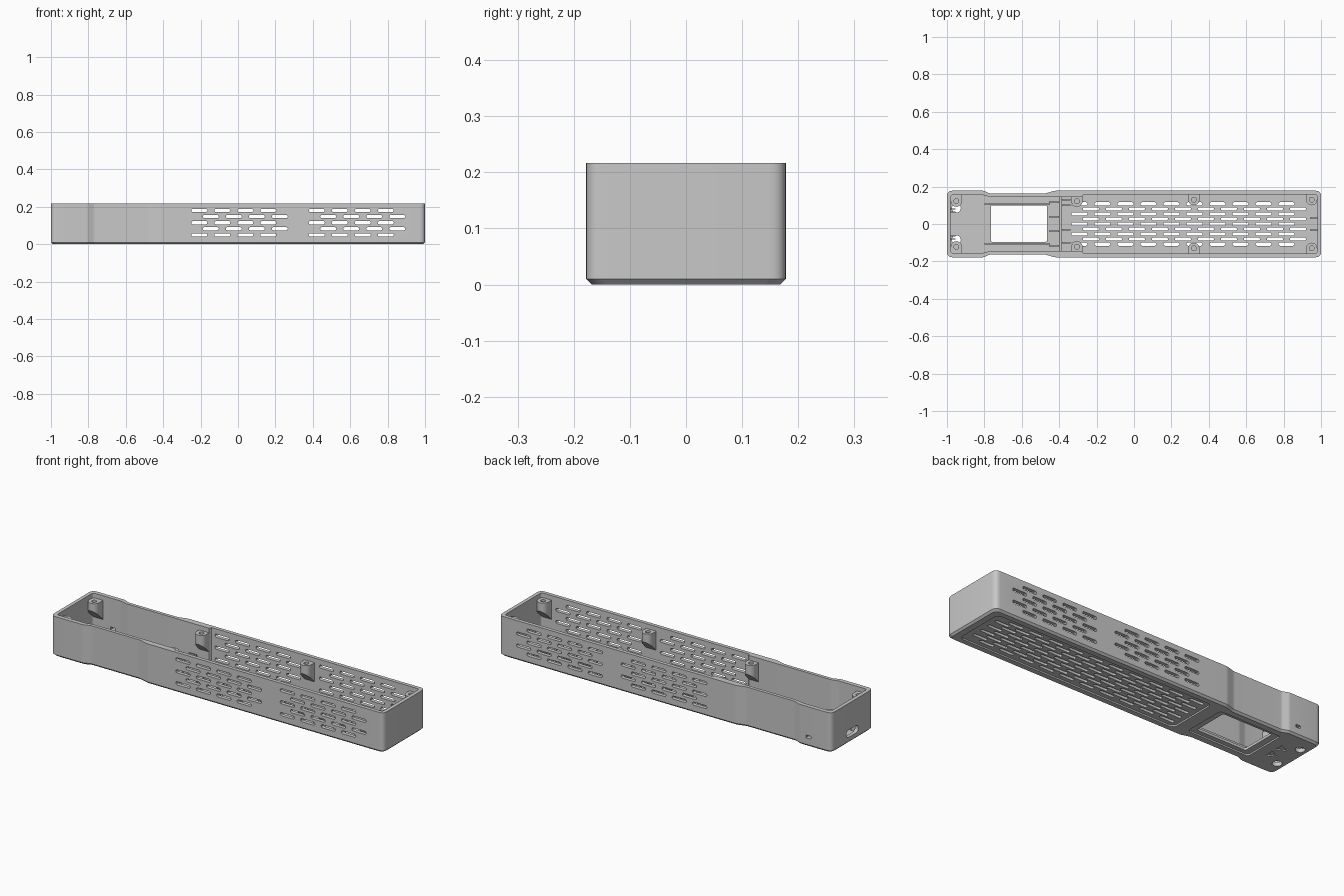
import bpy, bmesh, math
from mathutils import Vector, Matrix

if "Cube" in bpy.data.objects:
    bpy.data.objects.remove(bpy.data.objects["Cube"])

grey = bpy.data.materials.new("matte grey")
grey.use_nodes = True
grey.diffuse_color = (0.58, 0.58, 0.58, 1)
grey.node_tree.nodes["Principled BSDF"].inputs["Base Color"].default_value = (0.58, 0.58, 0.58, 1)


def add_loft(bm, sections, matrix=None):
    """Join matching outlines, each given as (points, height)."""
    rings = [[bm.verts.new((x, y, z)) for x, y in pts] for pts, z in sections]
    bm.faces.new(rings[0][::-1])
    bm.faces.new(rings[-1])
    n = len(rings[0])
    for low, high in zip(rings, rings[1:]):
        for i in range(n):
            j = (i + 1) % n
            bm.faces.new((low[i], low[j], high[j], high[i]))
    if matrix:
        bmesh.ops.transform(bm, matrix=matrix, verts=sum(rings, []))


def add_prism(bm, pts, z0, z1, matrix=None):
    add_loft(bm, [(pts, z0), (pts, z1)], matrix)


def rounded(pts, r, steps=6):
    """Round every corner of an outline, less on short edges."""
    out = []
    for i, p in enumerate(pts):
        p, a, b = Vector(p), Vector(pts[i - 1]), Vector(pts[(i + 1) % len(pts)])
        d = min(r, (a - p).length * 0.2, (b - p).length * 0.2)
        s = p + (a - p).normalized() * d
        e = p + (b - p).normalized() * d
        for k in range(steps + 1):
            t = k / steps
            q = s * (1 - t) ** 2 + p * 2 * t * (1 - t) + e * t * t
            out.append((q.x, q.y))
    return out


def mirrored(half):
    """Complete an outline from its +y half, listed from +x to -x."""
    return half + [(x, -y) for x, y in reversed(half)]


def rect(x0, x1, y0, y1):
    return [(x1, y1), (x0, y1), (x0, y0), (x1, y0)]


def arc(cx, cy, r, start, sweep, steps):
    return [(cx + r * math.cos(start + sweep * k / steps), cy + r * math.sin(start + sweep * k / steps))
            for k in range(steps + 1)]


def capsule(cx, cy, length, width):
    d = (length - width) / 2
    return (arc(cx + d, cy, width / 2, -math.pi / 2, math.pi, 6)
            + arc(cx - d, cy, width / 2, math.pi / 2, math.pi, 6))


def circle(cx, cy, r):
    return arc(cx, cy, r, 0, math.tau, 24)[:-1]


def slot_grid(bm, x0, columns, y0, rows, step, z0, z1, matrix=None):
    """Brick-pattern slots."""
    pitch, length = 0.123, 0.086
    for r in range(rows):
        for c in range(columns):
            cx = x0 + length / 2 + c * pitch + (r % 2) * pitch / 2
            add_prism(bm, capsule(cx, y0 + r * step, length, 0.017), z0, z1, matrix)


def make(name, bm):
    bmesh.ops.recalc_face_normals(bm, faces=bm.faces)
    mesh = bpy.data.meshes.new(name)
    bm.to_mesh(mesh)
    bm.free()
    ob = bpy.data.objects.new(name, mesh)
    bpy.context.collection.objects.link(ob)
    mesh.materials.append(grey)
    return ob


def select(ob):
    bpy.ops.object.select_all(action='DESELECT')
    ob.select_set(True)
    bpy.context.view_layer.objects.active = ob


def cut(ob, bm):
    """Subtract the solids in bm, then discard them."""
    cutter = make("cutter", bm)
    cutter.hide_render = True
    select(ob)
    mod = ob.modifiers.new("cut", 'BOOLEAN')
    mod.operation, mod.solver, mod.object = 'DIFFERENCE', 'EXACT', cutter
    bpy.ops.object.modifier_apply(modifier=mod.name)
    bpy.data.objects.remove(cutter)


def smooth(ob):
    select(ob)
    bpy.ops.object.shade_smooth_by_angle(angle=math.radians(30))


TOP, FLOOR = 0.217, 0.022


def case_outline(inset):
    wide, waist, end = 0.178 - inset, 0.163 - inset, 1 - inset
    return rounded(mirrored([(end, wide), (-0.425, wide), (-0.475, waist), (-0.77, waist),
                             (-0.805, wide), (-end, wide)]), 0.03)


# Outer body with a narrow waist and a chamfered foot
bm = bmesh.new()
add_loft(bm, [(case_outline(0.01), 0), (case_outline(0), 0.01), (case_outline(0), TOP)])
body = make("case_body", bm)

# Open interior, with thicker walls along the waist
bm = bmesh.new()
inside = mirrored([(0.98, 0.158), (-0.27, 0.158), (-0.275, 0.145), (-0.77, 0.145), (-0.81, 0.155), (-0.98, 0.155)])
add_prism(bm, rounded(inside, 0.015), FLOOR, 0.3)
cut(body, bm)

# Shallow recesses under the vents, waist window and end marks
bm = bmesh.new()
add_prism(bm, rounded(rect(-0.36, 0.955, -0.14, 0.14), 0.03), -0.1, 0.008)
add_prism(bm, rounded(rect(-0.80, -0.43, -0.12, 0.12), 0.02), -0.1, 0.008)
for y in (-0.035, 0.035):
    add_prism(bm, [(-0.86, y - 0.025), (-0.86, y + 0.025), (-0.91, y)], -0.1, 0.006)
cut(body, bm)

# Floor vents, window and end holes
bm = bmesh.new()
slot_grid(bm, -0.335, 10, -0.108, 9, 0.027, -0.1, 0.1)
add_prism(bm, rounded(rect(-0.765, -0.465, -0.095, 0.1), 0.008), -0.1, 0.1)
for y in (-0.085, 0.085):
    add_prism(bm, circle(-0.95, y, 0.024), -0.1, 0.1)
cut(body, bm)

# Side vents through both long walls
bm = bmesh.new()
upright = Matrix.Rotation(math.pi / 2, 4, 'X')
for x in (-0.25, 0.378):
    slot_grid(bm, x, 4, 0.05, 5, 0.0325, -0.4, 0.4, upright)
cut(body, bm)

# Cable port in the end wall and small hole in the back wall
bm = bmesh.new()
endways = Matrix(((0, 0, 1, 0), (1, 0, 0, 0), (0, 1, 0, 0), (0, 0, 0, 1)))
add_prism(bm, capsule(0, 0.052, 0.105, 0.04), -1.2, -0.96, endways)
add_prism(bm, rect(-0.875, -0.845, 0.045, 0.06), -0.4, -0.1, upright)
cut(body, bm)
smooth(body)

# Screw bosses on the walls, tapering back to the wall below
for x, y, wall in ((-0.95, 0.122, 0.158), (-0.305, 0.122, 0.148), (0.32, 0.13, 0.161), (0.95, 0.13, 0.161)):
    for side, label in ((1, "back"), (-1, "front")):
        r = 0.03
        bm = bmesh.new()
        add_prism(bm, arc(x, y, r, math.pi, math.pi, 12) + [(x + r, wall), (x - r, wall)], 0.085, 0.192)
        for v in bm.verts:
            if v.co.z < 0.1:
                v.co.z += wall - v.co.y
            v.co.y *= side
        boss = make(f"screw_boss_{label}", bm)
        bm = bmesh.new()
        add_prism(bm, circle(x, y * side, 0.013), 0.16, 0.3)
        cut(boss, bm)
        smooth(boss)


def ribs(name, boxes, height):
    bm = bmesh.new()
    for x0, x1, y, w in boxes:
        add_prism(bm, rect(x0, x1, y - w / 2, y + w / 2), FLOOR - 0.003, height)
    make(name, bm)


# Low floor fittings: window rails, cross step, board clips and end ribs
ribs("window_rails", [(-0.80, -0.45, y, 0.008) for y in (-0.105, 0.105)], 0.035)
ribs("cross_step", [(-0.397, -0.387, 0, 0.296)], 0.032)
ribs("board_clips", [(-0.455, -0.40, y, 0.008) for y in (-0.115, -0.04, 0.04, 0.115)]
     + [(-0.385, -0.34, y, 0.008) for y in (-0.1, -0.03, 0.1, 0.13)], 0.06)
ribs("port_ribs", [(-0.982, -0.955, y, 0.007) for y in (-0.08, -0.062, 0.062, 0.08)], 0.07)
ribs("end_ribs", [(0.94, 0.982, y, 0.007) for y in (-0.03, 0.03)], 0.05)
